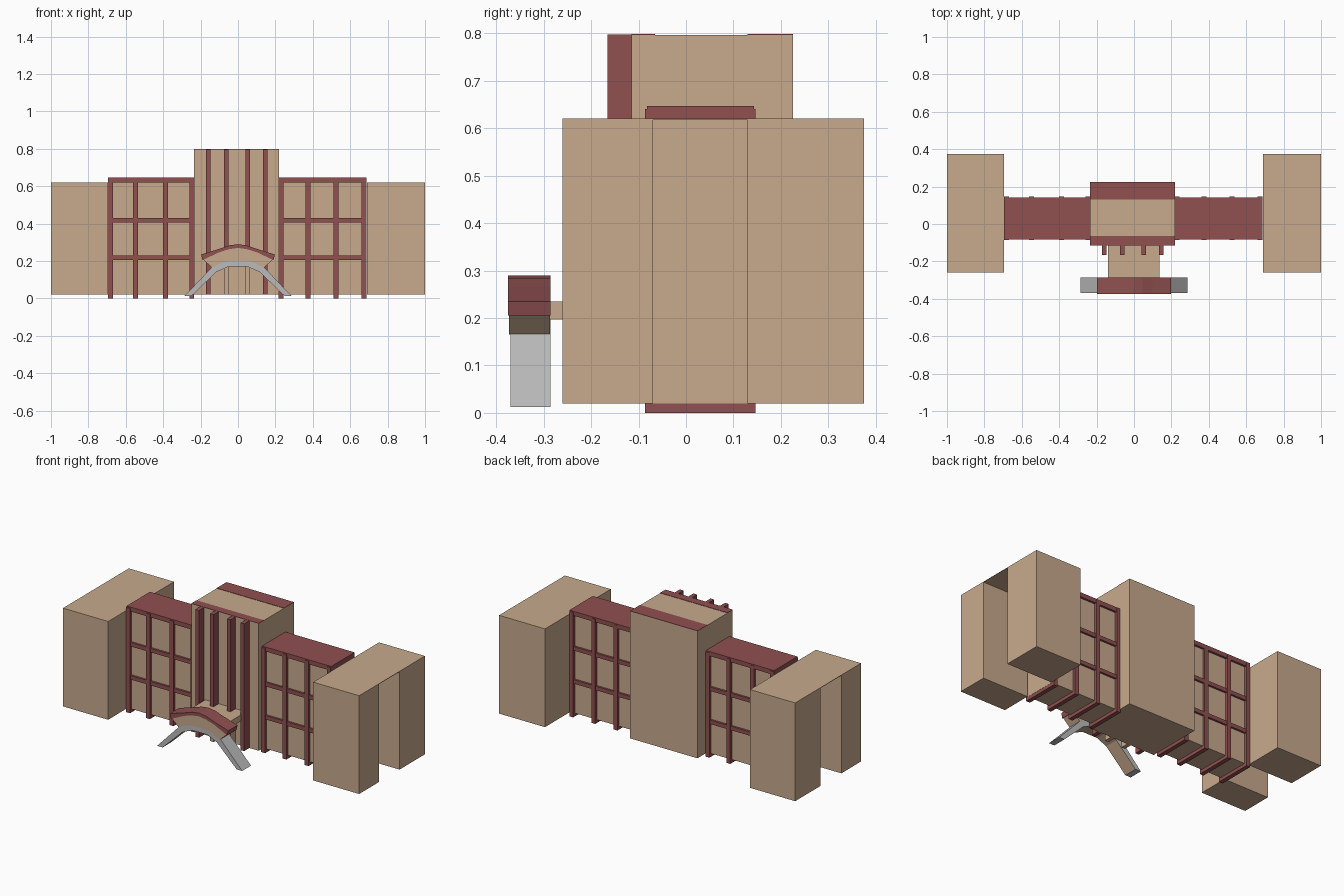
import bpy

if "Cube" in bpy.data.objects:
    bpy.data.objects.remove(bpy.data.objects["Cube"])

def material(name, rgb):
    m = bpy.data.materials.new(name)
    m.diffuse_color = (*rgb, 1)
    m.use_nodes = True
    m.node_tree.nodes["Principled BSDF"].inputs["Base Color"].default_value = m.diffuse_color
    return m

TAN = material("tan_wall", (0.58, 0.40, 0.27))
RED = material("red_trim", (0.28, 0.08, 0.08))
GREY = material("grey_stone", (0.5, 0.5, 0.5))

def mesh(name, verts, faces, mat):
    me = bpy.data.meshes.new(name)
    me.from_pydata(verts, [], faces)
    me.materials.append(mat)
    ob = bpy.data.objects.new(name, me)
    bpy.context.collection.objects.link(ob)
    return ob

def box(name, x0, x1, y0, y1, z0, z1, mat=TAN):
    v = [(x, y, z) for z in (z0, z1) for x, y in ((x0, y0), (x1, y0), (x1, y1), (x0, y1))]
    f = [(3, 2, 1, 0), (4, 5, 6, 7), (0, 1, 5, 4), (1, 2, 6, 5), (2, 3, 7, 6), (3, 0, 4, 7)]
    return mesh(name, v, f, mat)

def band(name, outer, inner, y0, y1, mat):
    """Symmetric bent strip; outer and inner list (x, z) for the right half, tip to centre."""
    def full(p):
        return p + [(-x, z) for x, z in reversed(p)]
    o, i = full(outer), full(inner)
    n = len(o)
    v = [(x, y, z) for y in (y0, y1) for pts in (o, i) for x, z in pts]
    f = []
    for k in range(n - 1):
        a, b, c, d = k, k + 1, n + k, n + k + 1
        f += [(a, b, d, c), (2*n + b, 2*n + a, 2*n + c, 2*n + d),
              (b, a, 2*n + a, 2*n + b), (c, d, 2*n + d, 2*n + c)]
    f += [(0, n, 3*n, 2*n), (n - 1, 3*n - 1, 4*n - 1, 2*n - 1)]
    return mesh(name, v, f, mat)

# End blocks: front and rear masses joined by a roof, open passage between
for side, x0, x1 in (("left", -1, -0.695), ("right", 0.69, 1)):
    box(side + "_end_front", x0, x1, -0.26, -0.07, 0.02, 0.62)
    box(side + "_end_rear", x0, x1, 0.13, 0.375, 0.02, 0.62)
    box(side + "_end_roof", x0, x1, -0.07, 0.13, 0.617, 0.62)

# Wings wrapped in a red grid of full-depth posts and bands
wings = (("left", -0.695, -0.235, (-0.682, -0.548, -0.388, -0.247)),
         ("right", 0.22, 0.687, (0.23, 0.374, 0.524, 0.673)))
for side, x0, x1, posts in wings:
    box(side + "_wing", x0, x1, -0.07, 0.13, 0.02, 0.62)
    for n, x in enumerate(posts):
        box(f"{side}_wing_post_{n}", x - 0.013, x + 0.013, -0.086, 0.146, 0, 0.64, RED)
    for n, z in enumerate((0.217, 0.419)):
        box(f"{side}_wing_band_{n}", x0, x1, -0.082, 0.142, z - 0.012, z + 0.012, RED)
    box(side + "_wing_roof", x0, x1, -0.082, 0.143, 0.62, 0.647, RED)

# Central tower with red strips on its roof
box("tower", -0.235, 0.22, -0.115, 0.225, 0.02, 0.796)
box("tower_roof_front", -0.235, 0.22, -0.115, -0.065, 0.795, 0.798, RED)
box("tower_roof_rear", -0.235, 0.22, 0.13, 0.225, 0.795, 0.798, RED)

# Tower fins; the middle two turn tan beneath the canopy
for n, x in enumerate((-0.16, -0.062, 0.053, 0.145)):
    low = 0.2 if n in (1, 2) else 0.02
    box(f"tower_fin_{n}", x - 0.012, x + 0.012, -0.165, -0.115, low, 0.797, RED)
    if low > 0.1:
        box(f"door_pier_{n}", x - 0.012, x + 0.012, -0.165, -0.115, 0.02, low)

# Entrance canopy
box("canopy_link", -0.14, 0.135, -0.295, -0.115, 0.197, 0.235)
band("canopy_roof", [(0.197, 0.235), (0.1, 0.265), (0.045, 0.284), (0, 0.29)],
     [(0.19, 0.205), (0.1, 0.247), (0.045, 0.264), (0, 0.27)], -0.375, -0.286, RED)
band("canopy_body", [(0.19, 0.212), (0.1, 0.247), (0.045, 0.264), (0, 0.27)],
     [(0.14, 0.165), (0.09, 0.19), (0.05, 0.2), (0, 0.2)], -0.373, -0.287, TAN)

# Arched legs, tan on the underside
arch = band("entrance_arch", [(0.287, 0.012), (0.135, 0.172), (0.06, 0.21), (0, 0.21)],
            [(0.25, 0.012), (0.115, 0.142), (0.05, 0.17), (0, 0.17)], -0.37, -0.285, GREY)
arch.data.materials.append(TAN)
for p in arch.data.polygons:
    if abs(p.normal.y) < 0.5 and all(abs(arch.data.vertices[i].co.x) < 0.26 for i in p.vertices) \
            and p.center.z < 0.175 and p.normal.z < 0:
        p.material_index = 1
